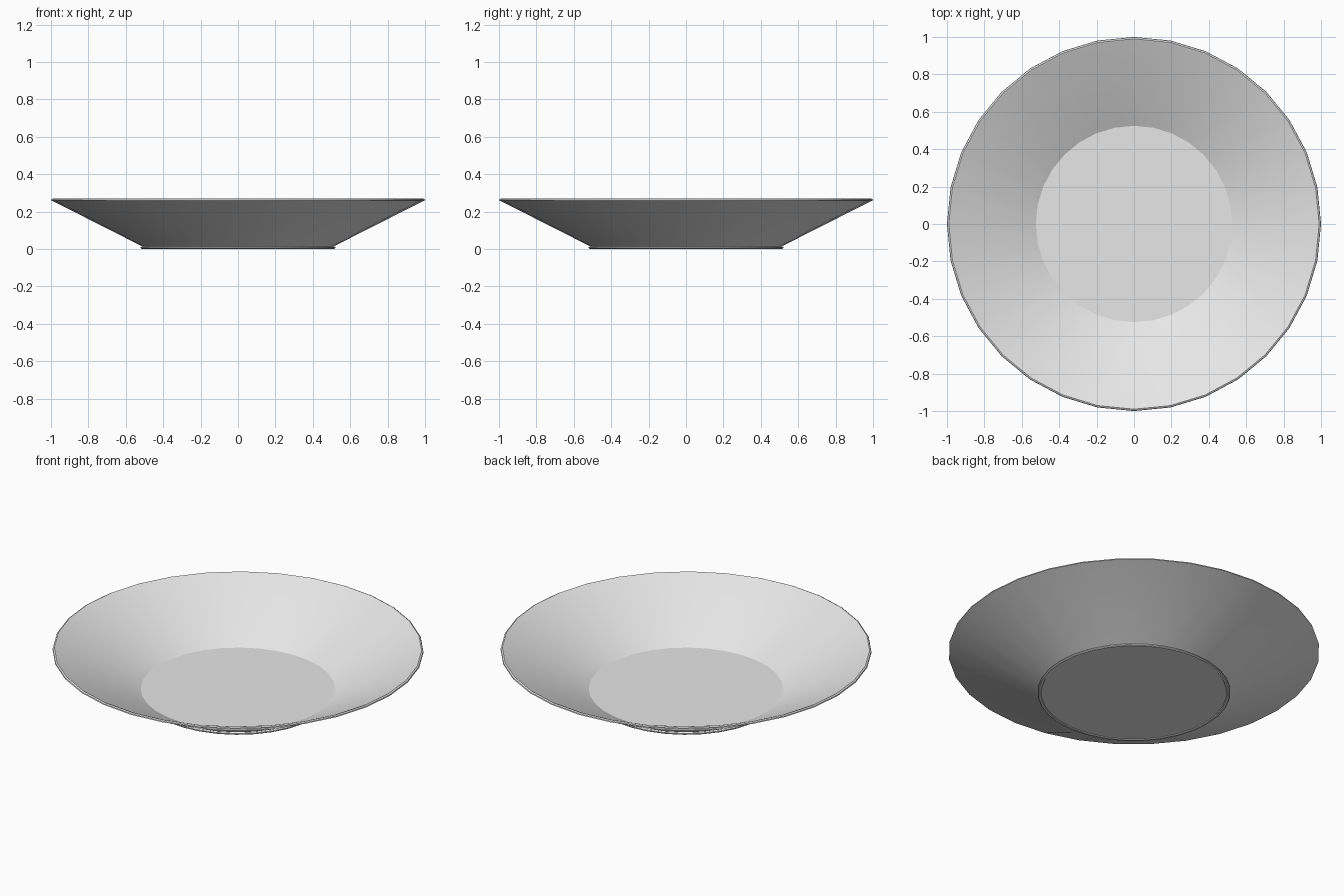
import bpy
import bmesh
import math

cube = bpy.data.objects.get("Cube")
if cube:
    bpy.data.objects.remove(cube)

SIDES = 32

# Glazed ceramic colour
ceramic = bpy.data.materials.new("pale_grey_ceramic")
ceramic.use_nodes = True
colour = (0.8, 0.8, 0.8, 1)
ceramic.diffuse_color = colour
ceramic.node_tree.nodes["Principled BSDF"].inputs["Base Color"].default_value = colour

# Plate cross-section (radius, height): underside, foot ring, outer wall, rim, inner wall, well
profile = [
    (0, 0.004), (0.5, 0.004), (0.503, 0), (0.515, 0), (0.52, 0.004),
    (0.52, 0.01), (0.512, 0.014), (0.99, 0.256), (1.0, 0.26), (0.998, 0.266),
    (0.99, 0.27), (0.98, 0.266), (0.525, 0.034), (0, 0.034),
]

# Spin the cross-section into a closed shell
bm = bmesh.new()
verts = [bm.verts.new((r, 0, z)) for r, z in profile]
edges = [bm.edges.new(pair) for pair in zip(verts, verts[1:])]
bmesh.ops.spin(bm, geom=verts + edges, axis=(0, 0, 1), cent=(0, 0, 0),
               steps=SIDES, angle=math.tau, use_duplicate=False)
bmesh.ops.remove_doubles(bm, verts=bm.verts, dist=0.0005)
bmesh.ops.recalc_face_normals(bm, faces=bm.faces)
mesh = bpy.data.meshes.new("plate")
bm.to_mesh(mesh)
bm.free()
mesh.materials.append(ceramic)

plate = bpy.data.objects.new("plate", mesh)
bpy.context.collection.objects.link(plate)
bpy.context.view_layer.objects.active = plate
plate.select_set(True)
bpy.ops.object.shade_smooth_by_angle(angle=math.radians(25))
